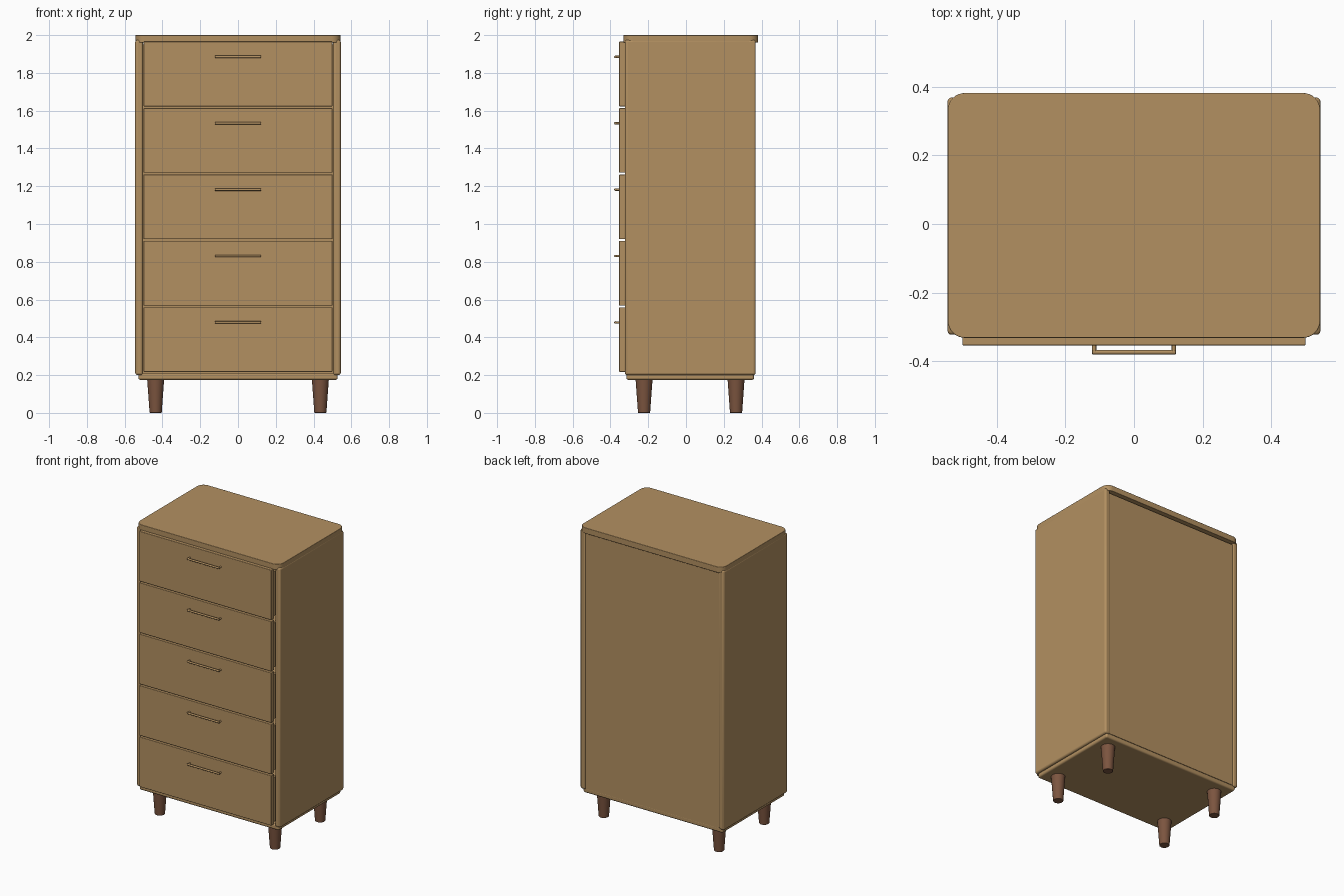
import bpy, bmesh, math
from mathutils import Matrix, Vector

if "Cube" in bpy.data.objects:
    bpy.data.objects.remove(bpy.data.objects["Cube"])


def material(name, rgb):
    m = bpy.data.materials.new(name)
    m.diffuse_color = (*rgb, 1)
    m.use_nodes = True
    m.node_tree.nodes["Principled BSDF"].inputs["Base Color"].default_value = m.diffuse_color
    return m


OAK = material("oak", (0.45, 0.28, 0.12))
WALNUT = material("walnut", (0.20, 0.09, 0.05))


def finish(name, bm, mat, edge=0.0):
    bmesh.ops.recalc_face_normals(bm, faces=bm.faces)
    me = bpy.data.meshes.new(name)
    bm.to_mesh(me)
    bm.free()
    me.materials.append(mat)
    ob = bpy.data.objects.new(name, me)
    bpy.context.collection.objects.link(ob)
    if edge:
        mod = ob.modifiers.new("soft_edges", 'BEVEL')
        mod.width, mod.segments = edge, 3
        mod.limit_method = 'ANGLE'
        mod.angle_limit = math.radians(40)
    bpy.ops.object.select_all(action='DESELECT')
    ob.select_set(True)
    bpy.context.view_layer.objects.active = ob
    bpy.ops.object.shade_smooth_by_angle(angle=math.radians(35))
    return ob


def add_box(bm, lo, hi):
    lo, hi = Vector(lo), Vector(hi)
    mat = Matrix.Translation((lo + hi) / 2) @ Matrix.Diagonal((*(hi - lo), 1))
    bmesh.ops.create_cube(bm, size=1, matrix=mat)


def box(name, lo, hi, edge=0.0, corner=0.0):
    bm = bmesh.new()
    add_box(bm, lo, hi)
    if corner:  # round the upright corners in plan
        up = [e for e in bm.edges
              if abs(e.verts[0].co.z - e.verts[1].co.z) > 1e-4]
        bmesh.ops.bevel(bm, geom=up, offset=corner, segments=8,
                        profile=0.5, affect='EDGES')
    return finish(name, bm, OAK, edge)


def add_rod(bm, a, b, r):
    a, b = Vector(a), Vector(b)
    d = b - a
    rot = d.to_track_quat('Z', 'Y').to_matrix().to_4x4()
    bmesh.ops.create_cone(bm, cap_ends=True, segments=16, radius1=r, radius2=r,
                          depth=d.length,
                          matrix=Matrix.Translation((a + b) / 2) @ rot)


# Carcass
box("top", (-0.543, -0.332, 1.96), (0.543, 0.382, 2.0), 0.003, 0.05)
box("bottom", (-0.528, -0.315, 0.175), (0.528, 0.36, 0.212), 0.01, 0.012)
box("back_panel", (-0.505, 0.345, 0.205), (0.505, 0.363, 1.95))
for side, s in (("left", -1), ("right", 1)):
    x0, x1 = sorted((s * 0.503, s * 0.544))
    box(side + "_side", (x0, -0.323, 0.2), (x1, 0.369, 1.975), 0.012)

# Drawers: front, open tray behind it, bar handle
PITCH = 0.3515
for i in range(5):
    z0 = 0.217 + i * PITCH
    z1 = z0 + 0.342
    box(f"drawer_front_{i + 1}", (-0.5, -0.354, z0), (0.5, -0.322, z1), 0.003)

    bm = bmesh.new()
    t, w, ya, yb, h = 0.015, 0.49, -0.322, 0.32, z1 - 0.03
    add_box(bm, (-w, ya, z0 + 0.01), (w, yb, z0 + 0.01 + t))
    add_box(bm, (-w, yb - t, z0 + 0.01), (w, yb, h))
    for s in (-1, 1):
        x0, x1 = sorted((s * (w - t), s * w))
        add_box(bm, (x0, ya, z0 + 0.01), (x1, yb, h))
    finish(f"drawer_tray_{i + 1}", bm, OAK)

    zh = z0 + 0.262
    bm = bmesh.new()
    r = 0.0065
    add_rod(bm, (-0.122, -0.374, zh), (0.122, -0.374, zh), r)
    for s in (-1, 1):
        add_rod(bm, (s * 0.116, -0.352, zh), (s * 0.116, -0.374, zh), 0.006)
    finish(f"handle_{i + 1}", bm, OAK, 0.002)

# Tapered legs
for yn, y in (("front", -0.222), ("back", 0.265)):
    for xn, x in (("left", -0.436), ("right", 0.436)):
        bm = bmesh.new()
        bmesh.ops.create_cone(bm, cap_ends=True, segments=32, radius1=0.032,
                              radius2=0.045, depth=0.18,
                              matrix=Matrix.Translation((x, y, 0.09)))
        finish(f"{yn}_{xn}_leg", bm, WALNUT, 0.003)
